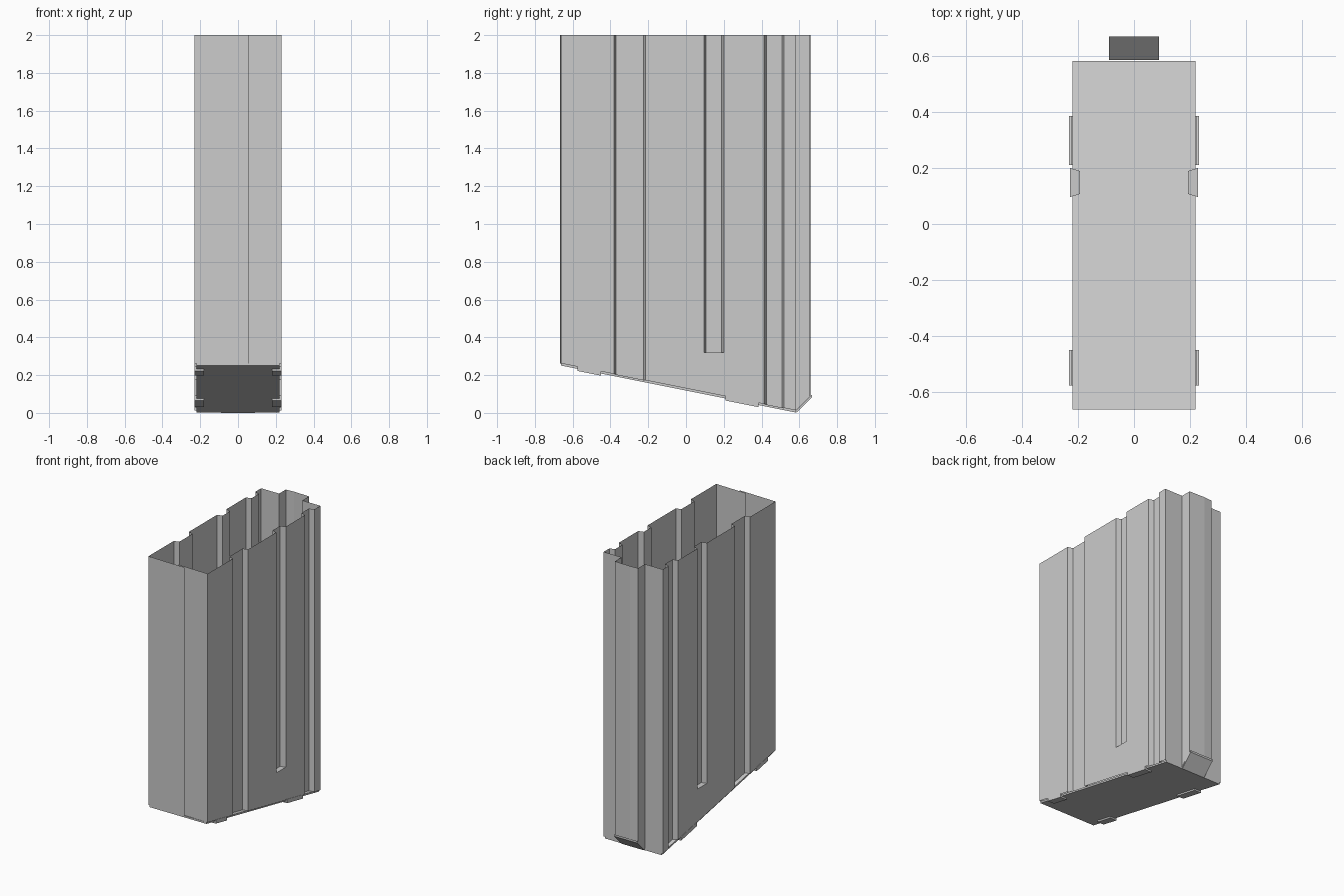
import bpy
import bmesh

cube = bpy.data.objects.get("Cube")
if cube:
    bpy.data.objects.remove(cube, do_unlink=True)

TOP, BACK = 2.0, 0.582
SIDE, INNER = 0.229, 0.193
RIB, RIB_BACK = 0.09, 0.656
GROOVES = [(-0.382, -0.214), (0.096, 0.2), (0.414, 0.518)]
SHORT, SHORT_END = 1, 0.32

steel = bpy.data.materials.new("grey_steel")
steel.use_nodes = True
steel.diffuse_color = (0.6, 0.6, 0.6, 1)
steel.node_tree.nodes["Principled BSDF"].inputs["Base Color"].default_value = (0.6, 0.6, 0.6, 1)


def floor_z(y):
    """Sloping lower edge, turning up under the back rib."""
    return 0.13 - 0.2 * y if y <= BACK else 0.014 + (y - BACK)


def finish(name, bm, weld=True):
    if weld:
        bmesh.ops.remove_doubles(bm, verts=bm.verts, dist=0.0005)
    mesh = bpy.data.meshes.new(name)
    bm.to_mesh(mesh)
    bm.free()
    mesh.materials.append(steel)
    obj = bpy.data.objects.new(name, mesh)
    bpy.context.collection.objects.link(obj)
    return obj


def face(bm, points):
    return bm.faces.new([bm.verts.new(p) for p in points])


def wall(bm, a, b, low_a, low_b, high=TOP):
    face(bm, [(*a, low_a), (*b, low_b), (*b, high), (*a, high)])


def sloped_slab(name, x0, x1, y0, y1, upper, lower):
    """Thin slab that follows the slope of the lower edge."""
    bm = bmesh.new()
    bmesh.ops.create_cube(bm, size=1)
    for v in bm.verts:
        x = x1 if v.co.x > 0 else x0
        y = y1 if v.co.y > 0 else y0
        z = floor_z(y) + (upper if v.co.z > 0 else lower)
        v.co = (x, y, z)
    return finish(name, bm)


def side_wall(bm, s):
    """One long side with its pressed grooves; s is the side's sign."""
    outer = s * SIDE
    inner = s * INNER
    last = (outer, -0.661)
    for i, (y0, y1) in enumerate(GROOVES):
        path = [(outer, y0), (inner, y0 + 0.011), (inner, y1 - 0.011), (outer, y1)]
        wall(bm, last, path[0], floor_z(last[1]), floor_z(y0))
        for a, b in zip(path, path[1:]):
            if i == SHORT:
                wall(bm, a, b, SHORT_END, SHORT_END)
            else:
                wall(bm, a, b, floor_z(a[1]), floor_z(b[1]))
        if i == SHORT:
            # ledge and plain panel under the short groove
            face(bm, [(*p, SHORT_END) for p in path])
            wall(bm, path[0], path[3], floor_z(y0), floor_z(y1), SHORT_END)
        last = path[3]
    wall(bm, last, (outer, BACK), floor_z(last[1]), floor_z(BACK))


# Sheet metal body: grooved sides, overlapped front seam, raised back rib
bm = bmesh.new()
for s in (-1, 1):
    side_wall(bm, s)
front_z = floor_z(-0.661)
wall(bm, (-SIDE, -0.661), (0.055, -0.668), front_z, front_z)
wall(bm, (0.0, -0.655), (SIDE, -0.661), front_z, front_z)
back = [(SIDE, BACK), (RIB, BACK), (RIB, RIB_BACK), (-0.03, RIB_BACK + 0.004),
        (-RIB, RIB_BACK), (-RIB, BACK), (-SIDE, BACK)]
for a, b in zip(back, back[1:]):
    wall(bm, a, b, floor_z(a[1]), floor_z(b[1]))
bmesh.ops.remove_doubles(bm, verts=bm.verts, dist=0.0005)
bmesh.ops.recalc_face_normals(bm, faces=bm.faces)
finish("body_shell", bm, weld=False)

# Sloping floor plate and its turned-up lip under the rib
sloped_slab("floor_plate", -0.22, 0.22, -0.662, BACK, 0.0, -0.012)
sloped_slab("floor_lip", -RIB, RIB, BACK + 0.002, 0.668, -0.002, -0.016)

# Folded tabs that hold the floor plate
for side, s in (("right", 1), ("left", -1)):
    for place, y0, y1 in (("front", -0.575, -0.45), ("back", 0.21, 0.385)):
        xs = sorted((s * 0.18, s * 0.231))
        sloped_slab(f"{place}_{side}_tab", *xs, y0, y1, -0.012, -0.023)
        xs = sorted((s * 0.221, s * 0.231))
        sloped_slab(f"{place}_{side}_tab_fold", *xs, y0, y1, 0.004, -0.013)
